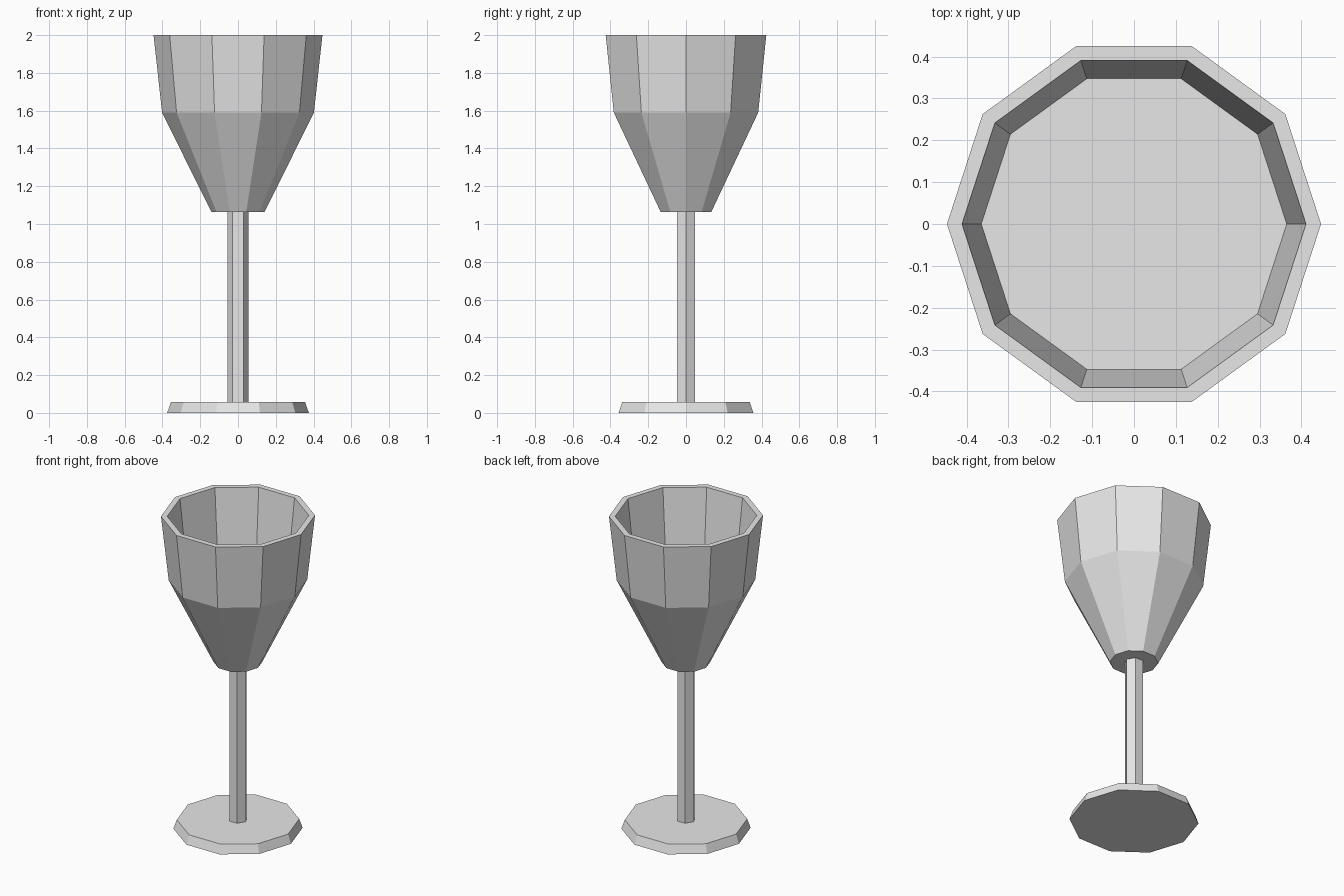
import bpy, bmesh, math

if "Cube" in bpy.data.objects:
    bpy.data.objects.remove(bpy.data.objects["Cube"])

grey = bpy.data.materials.new("light_grey")
grey.diffuse_color = (0.8, 0.8, 0.8, 1.0)
grey.use_nodes = True
grey.node_tree.nodes["Principled BSDF"].inputs["Base Color"].default_value = grey.diffuse_color


def lathe(name, profile, sides):
    """Faceted solid from (radius, z) rings, capped at both ends."""
    bm = bmesh.new()
    rings = []
    for r, z in profile:
        rings.append([bm.verts.new((r * math.cos(2 * math.pi * i / sides),
                                    r * math.sin(2 * math.pi * i / sides), z))
                      for i in range(sides)])
    for low, high in zip(rings, rings[1:]):
        for i in range(sides):
            j = (i + 1) % sides
            bm.faces.new((low[i], low[j], high[j], high[i]))
    bm.faces.new(rings[0][::-1])
    bm.faces.new(rings[-1])
    bmesh.ops.recalc_face_normals(bm, faces=bm.faces)
    mesh = bpy.data.meshes.new(name)
    bm.to_mesh(mesh)
    bm.free()
    mesh.materials.append(grey)
    obj = bpy.data.objects.new(name, mesh)
    bpy.context.collection.objects.link(obj)
    return obj


# Foot: ten-sided disc, slightly narrower on top
lathe("foot", [(0.375, 0.0), (0.355, 0.057)], 10)

# Stem: straight hexagonal rod
lathe("stem", [(0.056, 0.057), (0.056, 1.064)], 6)

# Bowl: outer wall, flat rim, inner wall and inner floor
lathe("bowl", [(0.141, 1.064), (0.402, 1.59), (0.447, 2.0),
               (0.411, 2.0), (0.365, 1.59)], 10)
